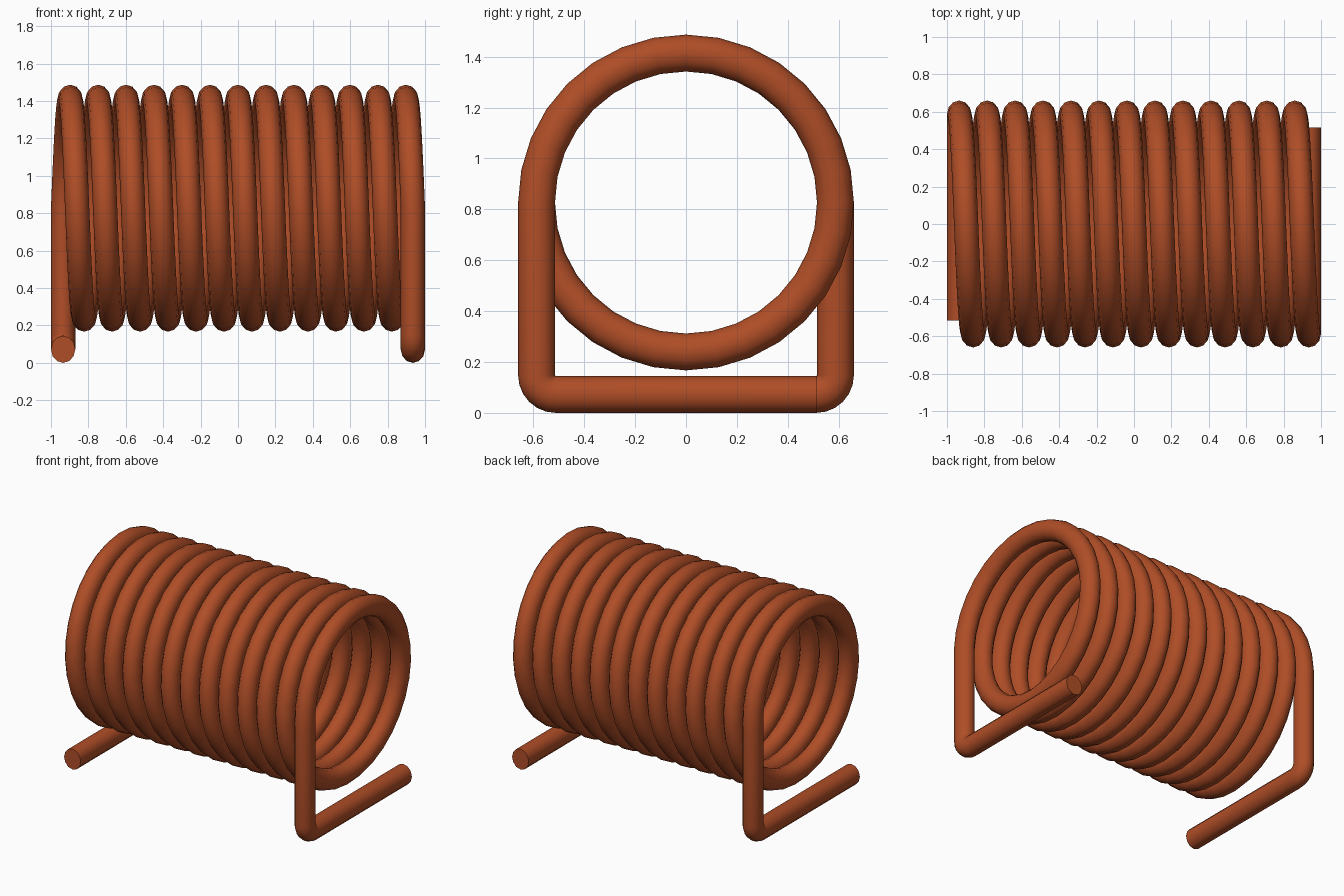
import bpy, bmesh, math
from mathutils import Vector

cube = bpy.data.objects.get("Cube")
if cube:
    bpy.data.objects.remove(cube, do_unlink=True)

HALF_X = 0.935            # wire centre at either end
WIRE_X, WIRE_R = 0.065, 0.0725   # wire half width along x, and across
COIL_R, COIL_Z = 0.5875, 0.827   # coil centreline radius and axis height
TURNS, STEPS, SIDES = 12.5, 32, 12
BEND_R, BEND_STEPS = 0.076, 6


def copper_material():
    mat = bpy.data.materials.new("copper")
    mat.use_nodes = True
    colour = (0.43, 0.075, 0.02, 1)
    mat.diffuse_color = colour
    mat.node_tree.nodes["Principled BSDF"].inputs["Base Color"].default_value = colour
    return mat


def lead_path():
    """Foot, rounded corner and upright leg: (point, direction) pairs."""
    cy, cz = COIL_R - BEND_R, WIRE_R + BEND_R
    path = [(Vector((-HALF_X, -0.515, WIRE_R)), Vector((0, 1, 0)))]
    for i in range(BEND_STEPS + 1):
        a = math.pi / 2 * i / BEND_STEPS
        path.append((Vector((-HALF_X, cy + BEND_R * math.sin(a), cz - BEND_R * math.cos(a))),
                     Vector((0, math.cos(a), math.sin(a)))))
    return path


def coil_path():
    """Helix around the x axis, from the back leg to the front leg."""
    count = int(TURNS * STEPS)
    path = []
    for i in range(count + 1):
        a = 2 * math.pi * i / STEPS
        x = -HALF_X + 2 * HALF_X * i / count
        path.append((Vector((x, COIL_R * math.cos(a), COIL_Z + COIL_R * math.sin(a))),
                     Vector((0, -math.sin(a), math.cos(a)))))
    return path


def sweep(name, path, mat):
    """Sweep the wire's oval section along a path, with closed ends."""
    bm = bmesh.new()
    rings = []
    for p, d in path:
        side = Vector((1, 0, 0))
        normal = side.cross(d)
        rings.append([bm.verts.new(p + side * WIRE_X * math.cos(t) + normal * WIRE_R * math.sin(t))
                      for t in (2 * math.pi * k / SIDES for k in range(SIDES))])
    for r0, r1 in zip(rings, rings[1:]):
        for k in range(SIDES):
            n = (k + 1) % SIDES
            bm.faces.new((r0[k], r0[n], r1[n], r1[k]))
    bm.faces.new(rings[0])
    bm.faces.new(rings[-1])
    bmesh.ops.recalc_face_normals(bm, faces=bm.faces)
    mesh = bpy.data.meshes.new(name)
    bm.to_mesh(mesh)
    bm.free()
    mesh.materials.append(mat)
    obj = bpy.data.objects.new(name, mesh)
    bpy.context.collection.objects.link(obj)
    bpy.ops.object.select_all(action='DESELECT')
    obj.select_set(True)
    bpy.context.view_layer.objects.active = obj
    bpy.ops.object.shade_smooth_by_angle(angle=math.radians(35))
    return obj


# The far lead is the near lead turned half a turn about z and run backwards
start = lead_path()
end = [(Vector((-p.x, -p.y, p.z)), Vector((d.x, d.y, -d.z))) for p, d in reversed(start)]

# One continuous wire: foot, leg, coil, leg, foot
sweep("coil_wire", start + coil_path() + end, copper_material())
